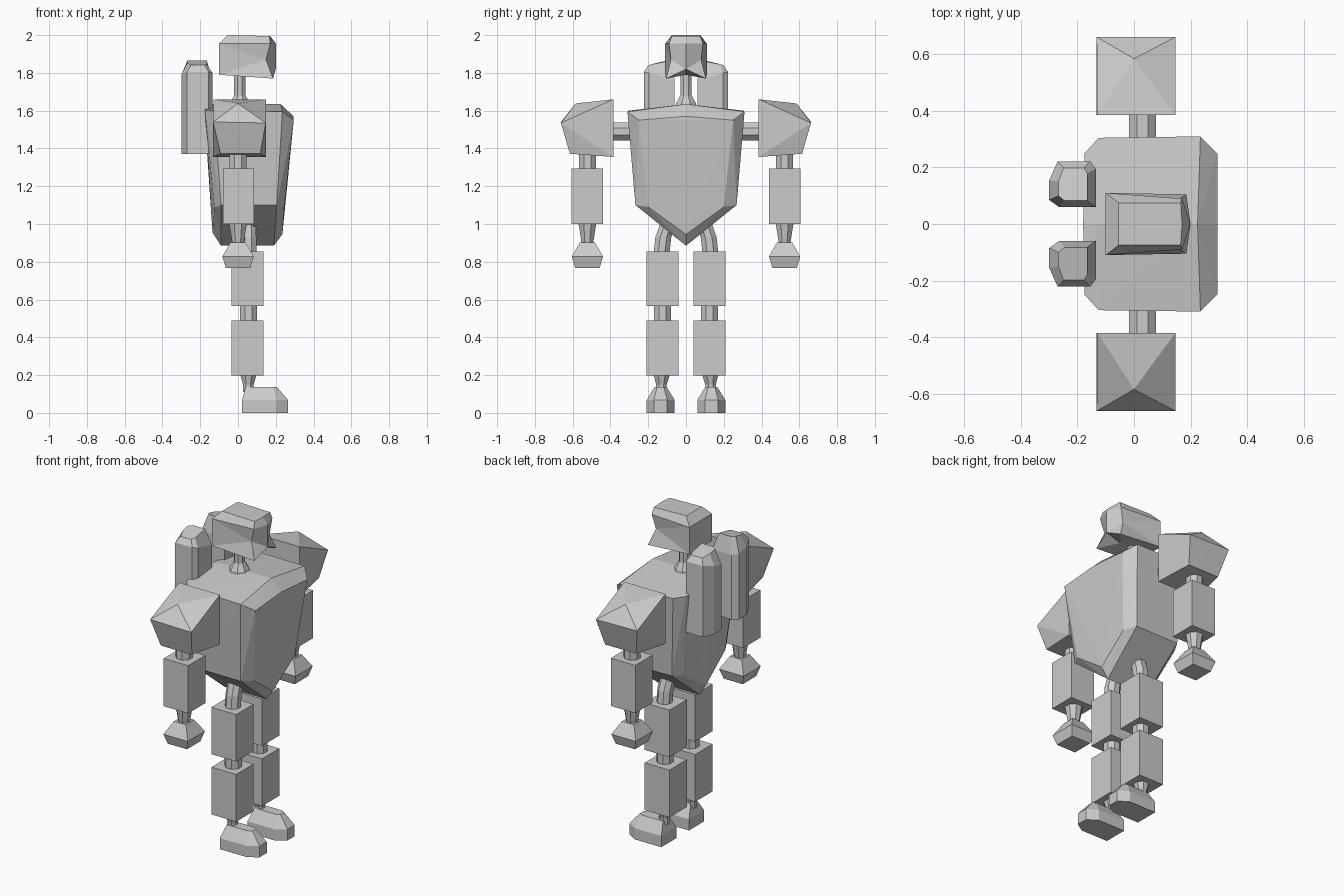
import bpy, bmesh, math
from mathutils import Vector

if "Cube" in bpy.data.objects:
    bpy.data.objects.remove(bpy.data.objects["Cube"])


def finish(name, bm, pair):
    bmesh.ops.recalc_face_normals(bm, faces=bm.faces)
    me = bpy.data.meshes.new(name)
    bm.to_mesh(me)
    bm.free()
    ob = bpy.data.objects.new(name, me)
    bpy.context.collection.objects.link(ob)
    if pair:  # mirrored left/right copy
        m = ob.modifiers.new("mirror", 'MIRROR')
        m.use_axis = (False, True, False)
        m.use_mirror_merge = False
    return ob


def loft(name, rings, pair=True):
    bm = bmesh.new()
    vs = [[bm.verts.new(p) for p in r] for r in rings]
    n = len(rings[0])
    for a, b in zip(vs, vs[1:]):
        for i in range(n):
            j = (i + 1) % n
            bm.faces.new((a[i], a[j], b[j], b[i]))
    bm.faces.new(vs[0])
    bm.faces.new(vs[-1])
    return finish(name, bm, pair)


def hull(name, pts, pair=False):
    bm = bmesh.new()
    for p in pts:
        bm.verts.new(p)
    r = bmesh.ops.convex_hull(bm, input=bm.verts)
    loose = [v for v in bm.verts if not v.link_faces]
    bmesh.ops.delete(bm, geom=loose, context='VERTS')
    return finish(name, bm, pair)


def square(cx, cy, z, hx, hy=None):
    hy = hx if hy is None else hy
    return [(cx - hx, cy - hy, z), (cx + hx, cy - hy, z),
            (cx + hx, cy + hy, z), (cx - hx, cy + hy, z)]


def octagon(cx, cy, z, half):
    r = half / math.cos(math.pi / 8)
    return [(cx + r * math.cos(math.pi * (2 * i + 1) / 8),
             cy + r * math.sin(math.pi * (2 * i + 1) / 8), z) for i in range(8)]


def both(pts):
    return pts + [(x, -y, z) for x, y, z in pts if y]


# Torso: tapered shield shape with chamfered front and back
hull("torso", both([
    (.295, 0, 1.57), (.295, .25, 1.55), (.245, .2, 1.09), (.235, 0, .945),
    (.225, 0, 1.635), (.235, .31, 1.595), (.205, .268, 1.1), (.19, 0, .885),
    (-.13, 0, 1.635), (-.125, .305, 1.6), (-.09, .265, 1.1), (-.09, 0, .885),
    (-.18, 0, 1.62), (-.175, .25, 1.605), (-.125, .2, 1.09), (-.135, 0, .955)]))

# Neck with flared base
loft("neck", [octagon(.01, 0, 1.6, .06), octagon(.01, 0, 1.64, .052),
              octagon(.01, 0, 1.68, .03), octagon(.01, 0, 1.84, .03)], False)

# Head: half shell with ridged face and pointed cheeks, mirrored
P = [(-.1, .11, 1.955), (-.1, .11, 1.79), (-.055, .075, 2.0), (.165, .075, 1.995),
     (.17, .09, 1.955), (.148, .08, 1.87), (.185, .105, 1.77),
     (.2, 0, 1.955), (.2, 0, 1.82), (.1, 0, 1.79),
     (-.1, 0, 1.955), (-.1, 0, 1.79), (-.055, 0, 2.0), (.17, 0, 1.995)]
F = [(0, 2, 3, 4), (0, 4, 5), (0, 5, 1), (1, 5, 6), (5, 8, 6), (4, 7, 8, 5), (3, 13, 7, 4),
     (2, 12, 13, 3), (0, 10, 12, 2), (0, 1, 11, 10), (1, 6, 9, 11), (6, 8, 9)]
bm = bmesh.new()
for s in (1, -1):
    vs = [bm.verts.new((x, y * s, z)) for x, y, z in P]
    for f in F:
        bm.faces.new([vs[i] for i in f])
bmesh.ops.remove_doubles(bm, verts=bm.verts, dist=1e-4)
finish("head", bm, False)

# Back boosters with tapered tops
base = [(-.3, .155), (-.3, .085), (-.265, .06), (-.135, .06),
        (-.135, .195), (-.155, .222), (-.27, .222)]
loft("booster", [
    [(x, y, 1.37) for x, y in base],
    [(x, y, 1.765 + .25 * (y - .06)) for x, y in base],
    [(-.215 + (x + .215) * .62, .14 + (y - .14) * .72, 1.865 - .2 * max(0, y - .1))
     for x, y in base]])

# Shoulder armour
hull("shoulder", [
    (-.13, .385, 1.66), (.147, .385, 1.66), (-.132, .385, 1.355), (.147, .385, 1.355),
    (0, .585, 1.638), (-.132, .662, 1.54), (.147, .662, 1.535),
    (-.092, .615, 1.372), (.118, .615, 1.372)], True)
loft("shoulder_joint", [[(x + .03, y, z + 1.49) for x, z, _ in octagon(0, 0, 0, .047)]
                        for y in (.22, .42)])

# Arms
AY = .522
loft("elbow", [octagon(0, AY, 1.25, .045), octagon(0, AY, 1.42, .045)])
loft("forearm", [square(.003, AY, 1.0, .083), square(.003, AY, 1.293, .083)])
loft("wrist", [octagon(0, AY, .89, .03), octagon(0, AY, .94, .037), octagon(0, AY, 1.01, .048)])
loft("hand", [square(0, AY, .768, .065), square(0, AY, .828, .083), square(0, AY, .902, .04)])

# Legs
LX, LY = .05, .125
loft("hip", [octagon(.055, .13, .84, .042), octagon(.055, .12, .93, .042),
             octagon(.05, .085, 1.03, .042)])
loft("thigh", [square(LX, LY, .567, .084), square(LX, LY, .855, .084)])
loft("knee", [octagon(.055, LY, .47, .045), octagon(.055, LY, .59, .045)])
loft("shin", [square(LX, LY, .198, .084), square(LX, LY, .488, .084)])
loft("ankle", [octagon(.055, .132, .11, .028), octagon(.055, .13, .15, .028),
               octagon(.055, .128, .21, .045)])

# Feet with narrowed toes
sole = [(.022, .06), (.022, .208), (.205, .208), (.265, .17), (.265, .1), (.205, .06)]
top = [(.04, .103), (.04, .165), (.185, .165), (.205, .153), (.205, .117), (.185, .103)]
loft("foot", [[(x, y, 0) for x, y in sole], [(x, y, .068) for x, y in sole],
              [(x, y, .138) for x, y in top]])
